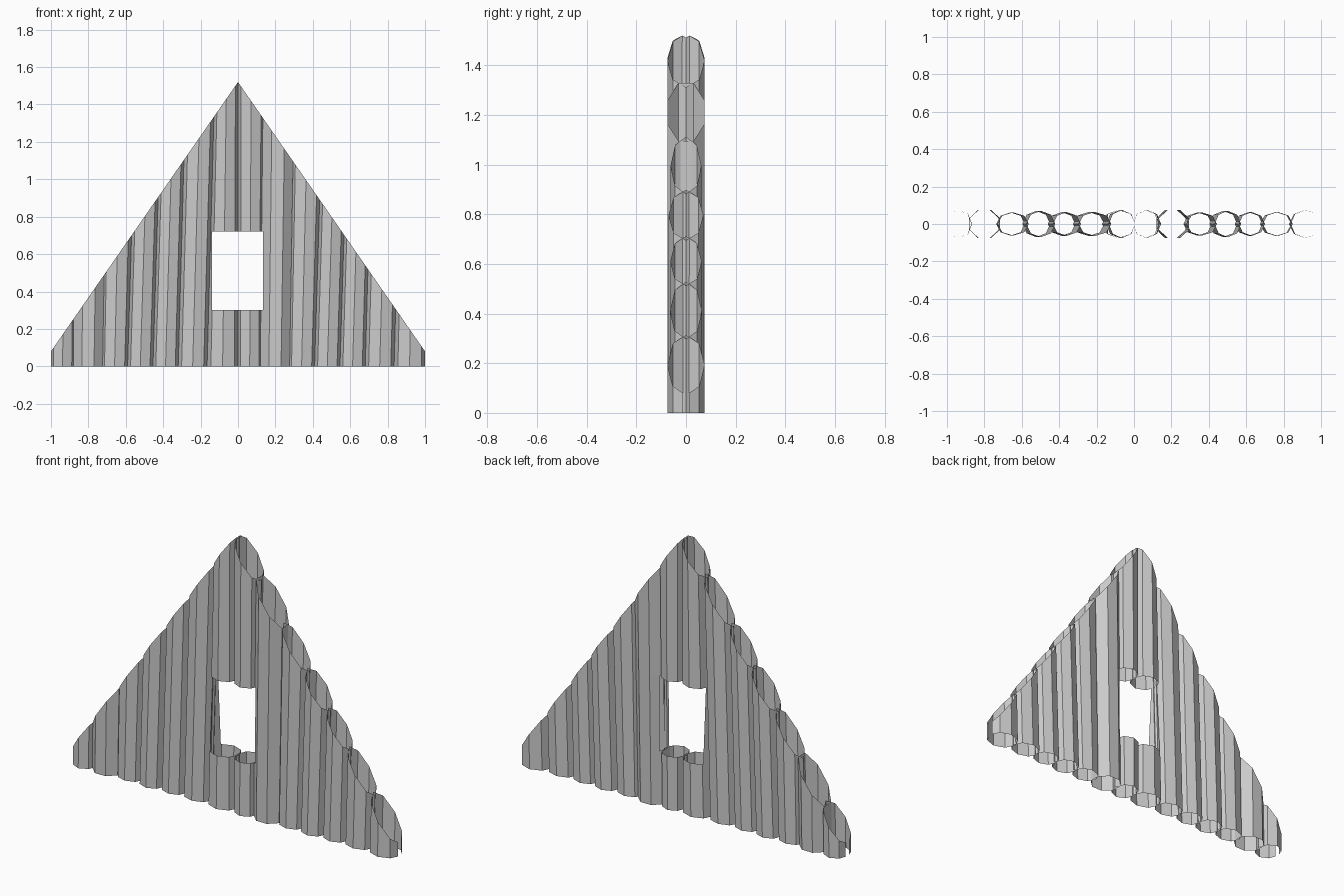
import bpy, bmesh
from math import sin, cos, tau, pi
from mathutils import Vector

cube = bpy.data.objects.get("Cube")
if cube:
    bpy.data.objects.remove(cube, do_unlink=True)

grey = bpy.data.materials.new("weathered_grey")
grey.use_nodes = True
colour = (0.6, 0.6, 0.6, 1)
grey.diffuse_color = colour
grey.node_tree.nodes["Principled BSDF"].inputs["Base Color"].default_value = colour

PEAK, SLOPE = 1.52, 1.44
WIN_X, WIN_Z = (-0.14, 0.135), (0.30, 0.72)
OVERLAP = 0.006
SIDES = 8

# Seams between the seven logs of one half, at the ground and at peak height
SEAM_LOW = [0, 0.125, 0.27, 0.41, 0.545, 0.68, 0.835, 1]
SEAM_HIGH = [0, 0.142, 0.297, 0.46, 0.595, 0.725, 0.88, 1]
DEPTH = [0.075, 0.074, 0.062, 0.07, 0.063, 0.064, 0.075]
FLAT_FRONT = {1}  # logs turned by half a side


def cut(bm, point, normal, clear):
    geom = bm.verts[:] + bm.edges[:] + bm.faces[:]
    bmesh.ops.bisect_plane(bm, geom=geom, dist=1e-5, plane_co=point,
                           plane_no=normal, clear_outer=clear)


def cut_window(bm):
    for x in WIN_X:
        cut(bm, (x, 0, 0), (1, 0, 0), False)
    for z in WIN_Z:
        cut(bm, (0, 0, z), (0, 0, 1), False)
    inside = []
    for f in bm.faces:
        c = f.calc_center_median()
        if WIN_X[0] < c.x < WIN_X[1] and WIN_Z[0] < c.z < WIN_Z[1]:
            inside.append(f)
    bmesh.ops.delete(bm, geom=inside, context='FACES')


def log(name, i, shift):
    bm = bmesh.new()
    turn = pi / SIDES if i in FLAT_FRONT else 0
    stretch = 1 / cos(turn)
    rings = []
    for seams, z in ((SEAM_LOW, 0), (SEAM_HIGH, PEAK + 0.1)):
        mid = (seams[i] + seams[i + 1]) / 2 + shift
        rx = ((seams[i + 1] - seams[i]) / 2 + OVERLAP) * stretch
        ry = DEPTH[i] * stretch
        rings.append([bm.verts.new((mid + rx * cos(tau * k / SIDES + turn),
                                    ry * sin(tau * k / SIDES + turn), z))
                      for k in range(SIDES)])
    low, high = rings
    for k in range(SIDES):
        n = (k + 1) % SIDES
        bm.faces.new((low[k], low[n], high[n], high[k]))
    # Gable slopes and straight outer ends
    for side in (-1, 1):
        cut(bm, (0, 0, PEAK), Vector((side * SLOPE, 0, 1)).normalized(), True)
        cut(bm, (side, 0, 0), (side, 0, 0), True)
    xs = [v.co.x for v in bm.verts]
    if min(xs) < WIN_X[1] and max(xs) > WIN_X[0]:
        cut_window(bm)
    mesh = bpy.data.meshes.new(name)
    bm.to_mesh(mesh)
    bm.free()
    mesh.materials.append(grey)
    obj = bpy.data.objects.new(name, mesh)
    bpy.context.collection.objects.link(obj)


# Two runs of hollow wall logs, right half then left half
for half, shift in (("right", -1), ("left", 0)):
    for i in range(len(DEPTH)):
        log(f"wall_log_{half}_{i + 1}", i, shift)
